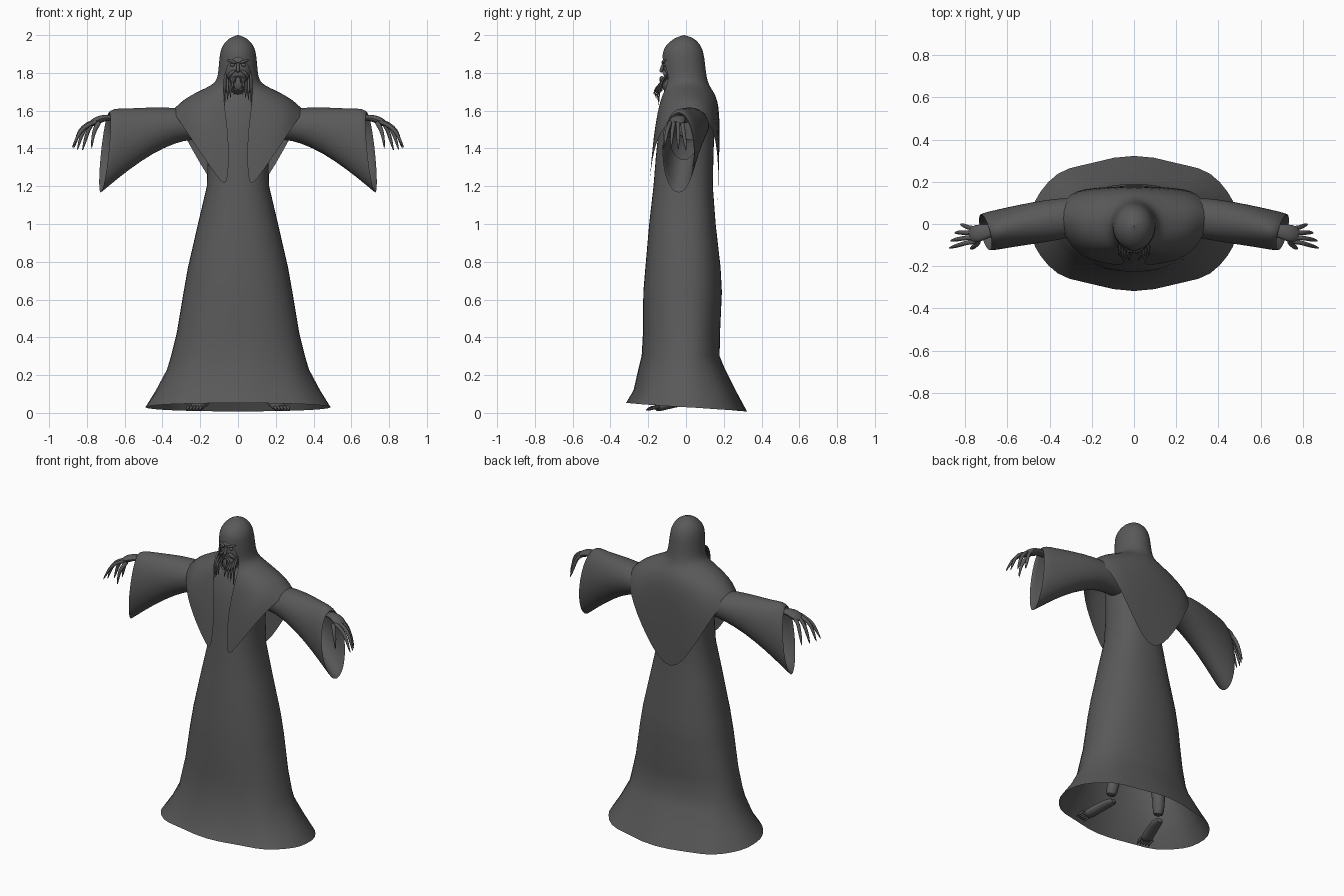
import bpy, bmesh, math
from mathutils import Vector

cloth = bpy.data.materials.new("dark_grey")
cloth.diffuse_color = (0.1, 0.1, 0.1, 1)


def finish(name, bm, mirror=False, subsurf=0, angle=60):
    bmesh.ops.remove_doubles(bm, verts=bm.verts, dist=0.0005)
    bmesh.ops.recalc_face_normals(bm, faces=bm.faces)
    me = bpy.data.meshes.new(name)
    bm.to_mesh(me)
    bm.free()
    me.materials.append(cloth)
    ob = bpy.data.objects.new(name, me)
    bpy.context.collection.objects.link(ob)
    if mirror:
        m = ob.modifiers.new("mirror", 'MIRROR')
        m.use_clip = True
        m.merge_threshold = 0.001
    if subsurf:
        s = ob.modifiers.new("smooth", 'SUBSURF')
        s.levels = s.render_levels = subsurf
    bpy.ops.object.select_all(action='DESELECT')
    ob.select_set(True)
    bpy.context.view_layer.objects.active = ob
    bpy.ops.object.shade_smooth_by_angle(angle=math.radians(angle))
    return ob


def loft(rings, closed=True, caps=(False, False)):
    bm = bmesh.new()
    vs = [[bm.verts.new(p) for p in r] for r in rings]
    n = len(rings[0])
    for a, b in zip(vs, vs[1:]):
        for i in range(n if closed else n - 1):
            j = (i + 1) % n
            bm.faces.new((a[i], a[j], b[j], b[i]))
    for cap, r in zip(caps, (vs[0], vs[-1])):
        if cap:
            bm.faces.new(r)
    return bm


def tube(name, pts, radii, sides=8, flat=1.0, mirror=True, subsurf=1):
    pts = [Vector(p) for p in pts]
    rings = []
    for i, (p, r) in enumerate(zip(pts, radii)):
        d = (pts[min(i + 1, len(pts) - 1)] - pts[max(i - 1, 0)]).normalized()
        ref = Vector((0, 1, 0)) if abs(d.y) < 0.8 else Vector((1, 0, 0))
        u = (ref - d * ref.dot(d)).normalized()
        v = d.cross(u)
        rings.append([p + u * r * math.cos(t) + v * r * flat * math.sin(t)
                      for t in (math.tau * k / sides for k in range(sides))])
    return finish(name, loft(rings, caps=(True, True)), mirror, subsurf)


def ball(name, centre, size, mirror=False):
    bm = bmesh.new()
    bmesh.ops.create_uvsphere(bm, u_segments=20, v_segments=12, radius=1)
    for v in bm.verts:
        v.co = Vector([c + s * k for c, s, k in zip(centre, size, v.co)])
    return finish(name, bm, mirror)


def spow(x, p):
    return math.copysign(abs(x) ** p, x)


# Robe: height, half width, front y, back y; open at the hem
robe = [(0.03, .49, -.31, .315), (0.12, .43, -.275, .26), (0.23, .372, -.25, .205),
        (0.30, .355, -.235, .178), (0.42, .325, -.228, .18), (0.64, .288, -.226, .19),
        (0.77, .265, -.215, .183), (1.0, .212, -.195, .157), (1.2, .165, -.172, .142),
        (1.35, .16, -.16, .145), (1.5, .17, -.145, .15), (1.62, .17, -.12, .14),
        (1.7, .09, -.08, .09)]
rings, N = [], 40
for k, (z, hx, yf, yb) in enumerate(robe):
    ring = []
    for i in range(N):
        t = math.tau * i / N
        c, s = spow(math.cos(t), .88), spow(math.sin(t), .88)
        wave = 1 + (0.025 if k == 0 else 0.01 if k < 3 else 0) * math.cos(8 * t)
        tilt = -0.022 * math.sin(t) if k == 0 else 0
        ring.append((hx * c * (wave if k else 1), (yb if s > 0 else -yf) * s * wave, z + tilt))
    rings.append(ring)
finish("robe", loft(rings, caps=(False, True)))

# Hood and shoulder mantle: elliptical hood rows, then draped rows to the hem edge
COLS = 8
hood = [(2.0, .002, -.012, -.008, 0), (1.985, .05, -.065, .045, 0),
        (1.945, .086, -.112, .083, 0), (1.9, .1, -.132, .098, 0),
        (1.85, .105, -.132, .103, .58), (1.76, .108, -.115, .112, .75)]
rows = []
for z, hx, yf, yb, start in hood:
    cy, ry = (yf + yb) / 2, (yb - yf) / 2
    row = []
    for i in range(COLS):
        t = start + (math.pi - start) * i / (COLS - 1)
        row.append((hx * math.sin(t), cy - ry * math.cos(t), z))
    row[-1] = (0, yb, z)
    if start == 0:
        row[0] = (0, yf, z)
    rows.append(row)
rows += [
    [(.078, -.125, 1.69), (.11, -.118, 1.70), (.14, -.085, 1.715), (.16, -.03, 1.725),
     (.16, .03, 1.725), (.13, .085, 1.72), (.07, .125, 1.715), (0, .138, 1.715)],
    [(.068, -.15, 1.60), (.13, -.15, 1.61), (.20, -.13, 1.635), (.26, -.07, 1.665),
     (.27, .03, 1.685), (.23, .12, 1.66), (.12, .17, 1.65), (0, .182, 1.65)],
    [(.045, -.175, 1.42), (.12, -.175, 1.45), (.20, -.165, 1.51), (.28, -.12, 1.59),
     (.33, .03, 1.655), (.29, .155, 1.59), (.16, .18, 1.46), (0, .178, 1.40)],
    [(.054, -.196, 1.185), (.10, -.192, 1.235), (.20, -.175, 1.38), (.295, -.125, 1.525),
     (.375, .03, 1.635), (.31, .16, 1.52), (.16, .175, 1.24), (0, .163, 1.04)]]
finish("hooded_mantle", loft(rows, closed=False), mirror=True, subsurf=2, angle=80)

# Sleeves: top x,z / bottom x,z / centre y / half depth / skew of the opening
sleeve = [(.12, 1.61, .12, 1.44, .035, .08, 0), (.25, 1.605, .24, 1.45, .035, .088, 0),
          (.37, 1.62, .33, 1.43, .025, .1, 0), (.5, 1.617, .45, 1.375, .005, .1, .05),
          (.6, 1.612, .58, 1.285, -.015, .095, .12), (.66, 1.615, .69, 1.195, -.033, .092, .2),
          (.69, 1.59, .738, 1.155, -.04, .086, .25), (.675, 1.58, .72, 1.175, -.04, .078, .25),
          (.56, 1.58, .54, 1.34, -.012, .075, .1)]
rings = []
for xt, zt, xb, zb, cy, hy, skew in sleeve:
    ring = []
    for i in range(24):
        t = math.tau * i / 24
        f, dy = (1 - math.cos(t)) / 2, hy * math.sin(t)
        ring.append((xt + (xb - xt) * f + skew * dy, cy + dy, zt + (zb - zt) * f))
    rings.append(ring)
finish("sleeve", loft(rings), mirror=True, subsurf=1)

# Hands: forearm and palm, then clawed fingers
tube("forearm_palm", [(.54, 0, 1.54), (.65, -.025, 1.56), (.70, -.035, 1.565),
                      (.745, -.045, 1.55), (.785, -.055, 1.525)],
     [.03, .03, .034, .048, .035], sides=10, flat=.5)
fingers = [((.77, -.085), (.83, -.10, 1.50), (.88, -.115, 1.40)),
           ((.785, -.065), (.84, -.073, 1.495), (.872, -.08, 1.395)),
           ((.78, -.042), (.825, -.04, 1.48), (.852, -.042, 1.39)),
           ((.765, -.02), (.80, -.01, 1.475), (.825, .0, 1.385))]
for k, ((bx, by), mid, tip) in enumerate(fingers):
    tube("finger_%d" % (k + 1), [(bx - .03, by, 1.545), (bx + .015, by, 1.53), mid,
                                 tuple((a + b) / 2 for a, b in zip(mid, tip)), tip],
         [.012, .012, .0115, .009, .002])
tube("thumb", [(.73, -.075, 1.545), (.755, -.105, 1.51), (.77, -.115, 1.46), (.775, -.118, 1.395)],
     [.016, .013, .01, .002])

# Face: head, brow, eyes, nose and gaping mouth
ball("head", (0, -.035, 1.815), (.08, .085, .115))
ball("jaw", (0, -.075, 1.745), (.05, .055, .06))
ball("eye", (.03, -.113, 1.842), (.013, .01, .009), mirror=True)
tube("brow", [(.006, -.124, 1.85), (.03, -.124, 1.862), (.06, -.098, 1.868)], [.008, .009, .005])
tube("cheek", [(.012, -.122, 1.815), (.04, -.115, 1.80), (.055, -.095, 1.77)], [.006, .013, .008])
tube("nose", [(0, -.115, 1.86), (0, -.128, 1.825), (0, -.134, 1.80)], [.007, .01, .012],
     mirror=False)
tube("mouth_rim", [(0, -.13, 1.782), (.025, -.127, 1.775), (.031, -.13, 1.74),
                   (.02, -.13, 1.71), (0, -.131, 1.705)], [.007, .008, .007, .007, .007])
tube("fang", [(.014, -.133, 1.78), (.015, -.138, 1.765), (.015, -.136, 1.745)], [.006, .005, .001])

# Long strands hanging from the jaw
strands = [(.066, .07, 1.62), (.054, .055, 1.65), (.042, .04, 1.665), (.028, .022, 1.68)]
for k, (x0, x1, z1) in enumerate(strands):
    fwd = -.125 - .008 * k
    tube("beard_strand_%d" % (k + 1),
         [(x0, -.09, 1.80 - .012 * k), (x0 + .003, fwd, 1.77 - .012 * k),
          (x1, fwd - .018, 1.71), (x1, fwd - .02, z1)], [.007, .009, .007, .002], sides=6)

# Legs and bare feet under the hem
tube("leg", [(.13, .03, .6), (.15, .03, .35), (.175, .02, .16), (.18, .0, .09)],
     [.06, .055, .034, .036], sides=12)
tube("foot", [(.172, .035, .055), (.18, -.01, .06), (.2, -.08, .045), (.218, -.14, .032),
              (.225, -.165, .025)], [.022, .036, .036, .04, .03], sides=12, flat=.62)
for k in range(5):
    x = .192 + .017 * k
    y = -.15 + .004 * k
    tube("toe_%d" % (k + 1), [(x, y, .03), (x + .006, y - .035, .03), (x + .012, y - .065, .012)],
         [.012, .011, .004], sides=6)
